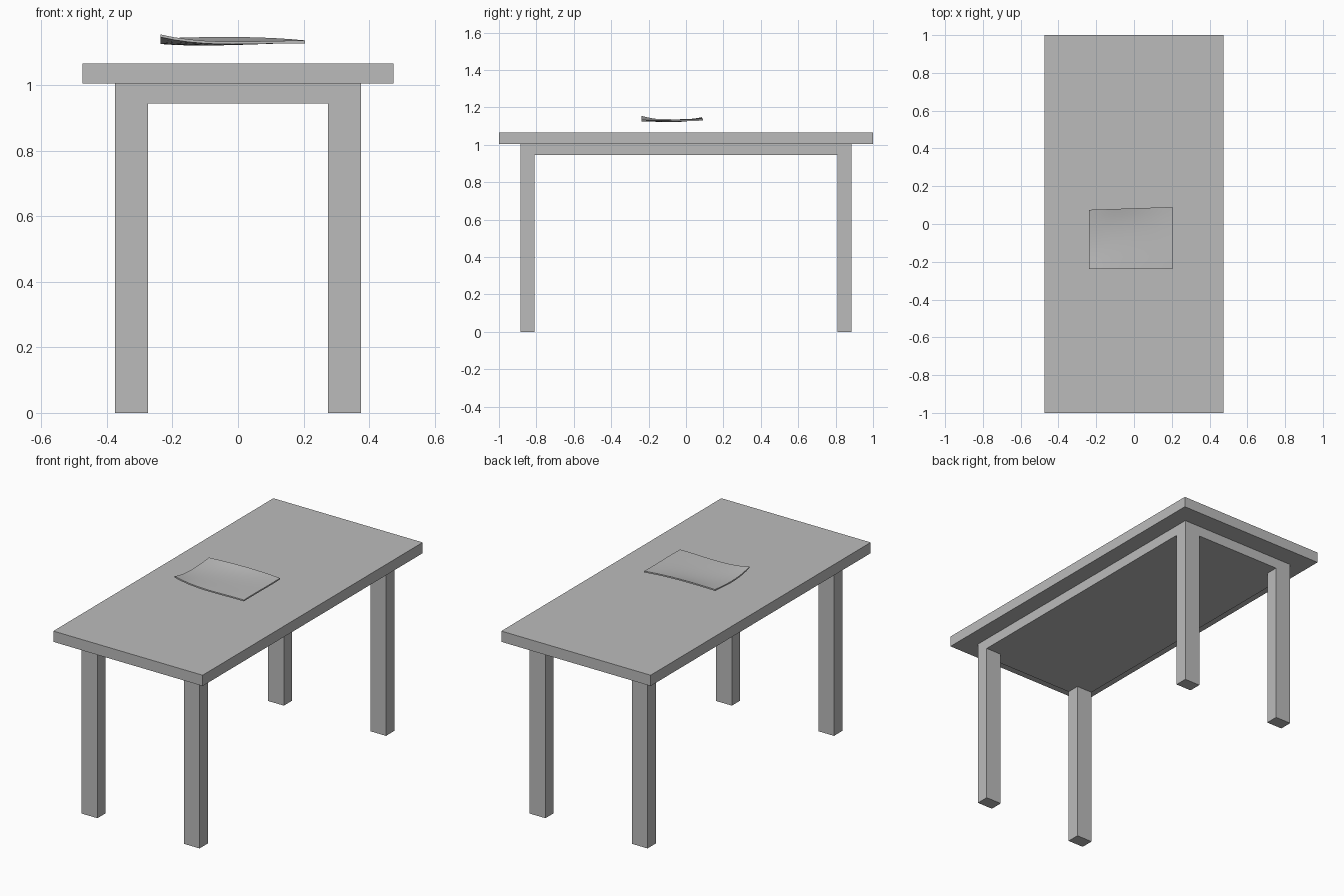
import bpy, bmesh

if "Cube" in bpy.data.objects:
    bpy.data.objects.remove(bpy.data.objects["Cube"])

grey = bpy.data.materials.new("mid grey")
grey.diffuse_color = (0.5, 0.5, 0.5, 1)
grey.use_nodes = True
grey.node_tree.nodes["Principled BSDF"].inputs["Base Color"].default_value = grey.diffuse_color


def finish(name, bm):
    bmesh.ops.recalc_face_normals(bm, faces=bm.faces)
    me = bpy.data.meshes.new(name)
    bm.to_mesh(me)
    bm.free()
    me.materials.append(grey)
    ob = bpy.data.objects.new(name, me)
    bpy.context.collection.objects.link(ob)
    return ob


def box(name, x0, x1, y0, y1, z0, z1):
    bm = bmesh.new()
    bmesh.ops.create_cube(bm, size=1)
    for v in bm.verts:
        v.co = (x1 if v.co.x > 0 else x0,
                y1 if v.co.y > 0 else y0,
                z1 if v.co.z > 0 else z0)
    return finish(name, bm)


# Table top and the solid slab beneath it
box("table_top", -0.475, 0.475, -1, 1, 1.005, 1.067)
box("under_slab", -0.375, 0.375, -0.885, 0.885, 0.945, 1.005)

# Four legs, flush with the slab corners
for sx, side in ((-1, "left"), (1, "right")):
    for sy, end in ((-1, "front"), (1, "back")):
        xs = sorted((sx * 0.275, sx * 0.375))
        ys = sorted((sy * 0.81, sy * 0.885))
        box(f"{end}_{side}_leg", *xs, *ys, 0, 0.945)

# Curled sheet floating over the top: 4 x 4 heights, rows from front to back
HEIGHTS = ((1.155, 1.135, 1.134, 1.136),
           (1.136, 1.130, 1.133, 1.137),
           (1.135, 1.131, 1.135, 1.136),
           (1.143, 1.147, 1.146, 1.137))


def cubic(vals, t):
    total = 0
    for i, val in enumerate(vals):
        for j in range(4):
            if j != i:
                val *= (3 * t - j) / (i - j)
        total += val
    return total


N = 10
THICK = 0.008
bm = bmesh.new()
grid = []
for j in range(N + 1):
    for i in range(N + 1):
        u, v = i / N, j / N
        y = -0.238 + v * (0.313 + 0.015 * u)
        z = cubic([cubic(row, u) for row in HEIGHTS], v)
        grid.append(bm.verts.new((-0.237 + 0.441 * u, y, z)))
for j in range(N):
    for i in range(N):
        a = j * (N + 1) + i
        bm.faces.new([grid[k] for k in (a, a + 1, a + N + 2, a + N + 1)])
ext = bmesh.ops.extrude_face_region(bm, geom=bm.faces[:], use_keep_orig=True)
for g in ext["geom"]:
    if isinstance(g, bmesh.types.BMVert):
        g.co.z -= THICK
sheet = finish("curled_sheet", bm)

bpy.context.view_layer.objects.active = sheet
sheet.select_set(True)
bpy.ops.object.shade_smooth_by_angle(angle=0.52)
